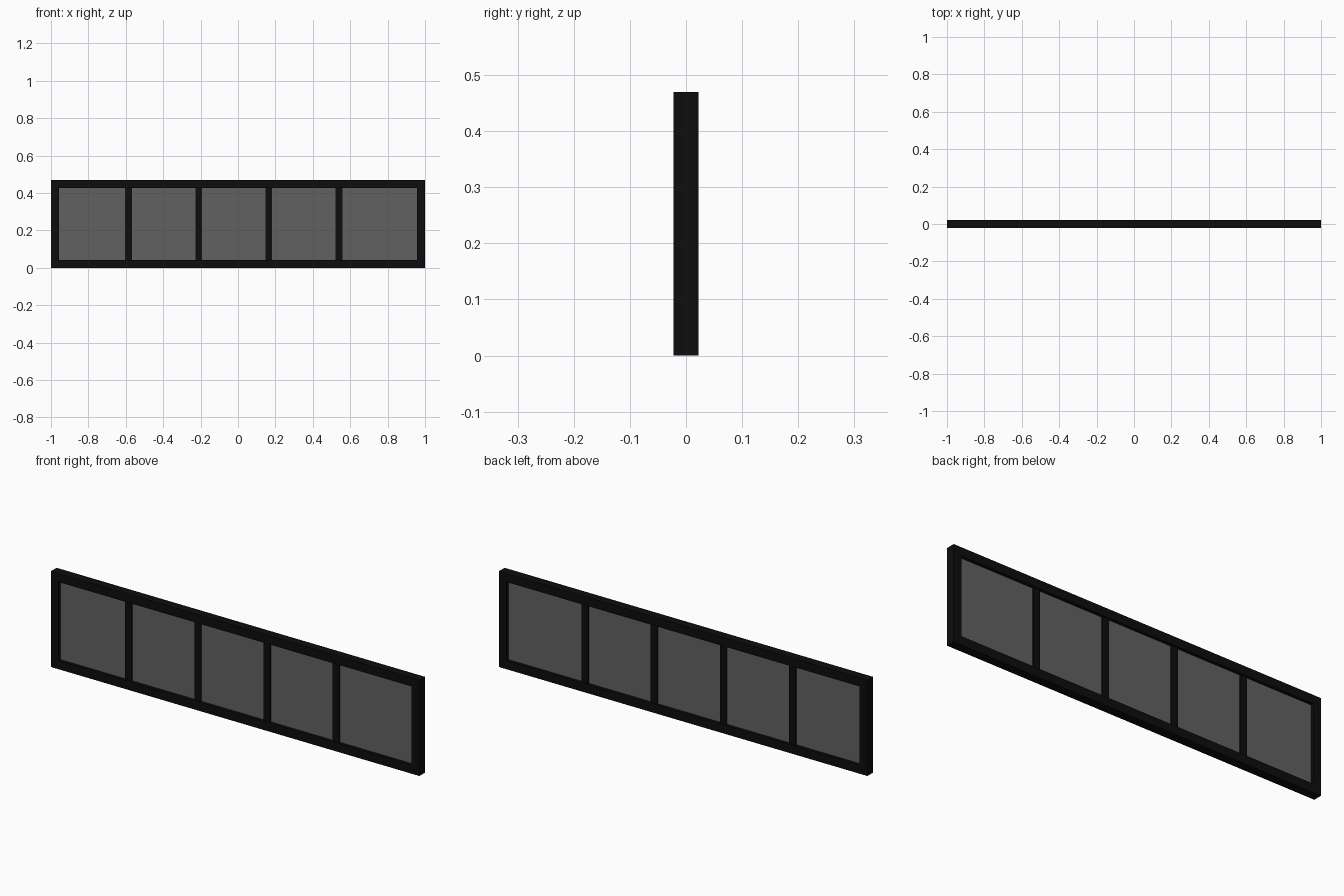
import bpy

cube = bpy.data.objects.get("Cube")
if cube:
    bpy.data.objects.remove(cube, do_unlink=True)

WIDTH, HEIGHT, DEPTH = 2.0, 0.47, 0.044
BORDER = 0.042
MULLION_WIDTH, MULLION_DEPTH = 0.036, 0.024
GLASS_DEPTH = 0.014


def make_material(name, color):
    mat = bpy.data.materials.new(name)
    mat.use_nodes = True
    mat.diffuse_color = color
    bsdf = next(n for n in mat.node_tree.nodes if n.type == 'BSDF_PRINCIPLED')
    bsdf.inputs["Base Color"].default_value = color
    return mat


black = make_material("black_frame", (0.004, 0.004, 0.004, 1))
grey = make_material("grey_glass", (0.12, 0.12, 0.12, 1))


def box(name, x, z, size, mat):
    bpy.ops.mesh.primitive_cube_add(size=1, location=(x, 0, z))
    ob = bpy.context.object
    ob.name = name
    ob.scale = size
    bpy.ops.object.transform_apply(location=False, rotation=False, scale=True)
    ob.data.materials.append(mat)
    return ob


# Outer frame: full-width rails with stiles fitted between them
inner_height = HEIGHT - 2 * BORDER
for name, z in (("bottom_rail", BORDER / 2), ("top_rail", HEIGHT - BORDER / 2)):
    box(name, 0, z, (WIDTH, DEPTH, BORDER), black)
for name, side in (("left_stile", 1), ("right_stile", -1)):
    box(name, side * (WIDTH - BORDER) / 2, HEIGHT / 2,
        (BORDER, DEPTH, inner_height), black)

# Slim mullions, evenly spaced and slightly off centre
mullions = [-0.586 + 0.3755 * i for i in range(4)]
for i, x in enumerate(mullions):
    box(f"mullion_{i + 1}", x, HEIGHT / 2,
        (MULLION_WIDTH, MULLION_DEPTH, inner_height), black)

# Recessed glass panes between the uprights
edge = WIDTH / 2 - BORDER
half = MULLION_WIDTH / 2
starts = [-edge] + [x + half for x in mullions]
ends = [x - half for x in mullions] + [edge]
for i, (a, b) in enumerate(zip(starts, ends)):
    box(f"glass_pane_{i + 1}", (a + b) / 2, HEIGHT / 2,
        (b - a, GLASS_DEPTH, inner_height), grey)
